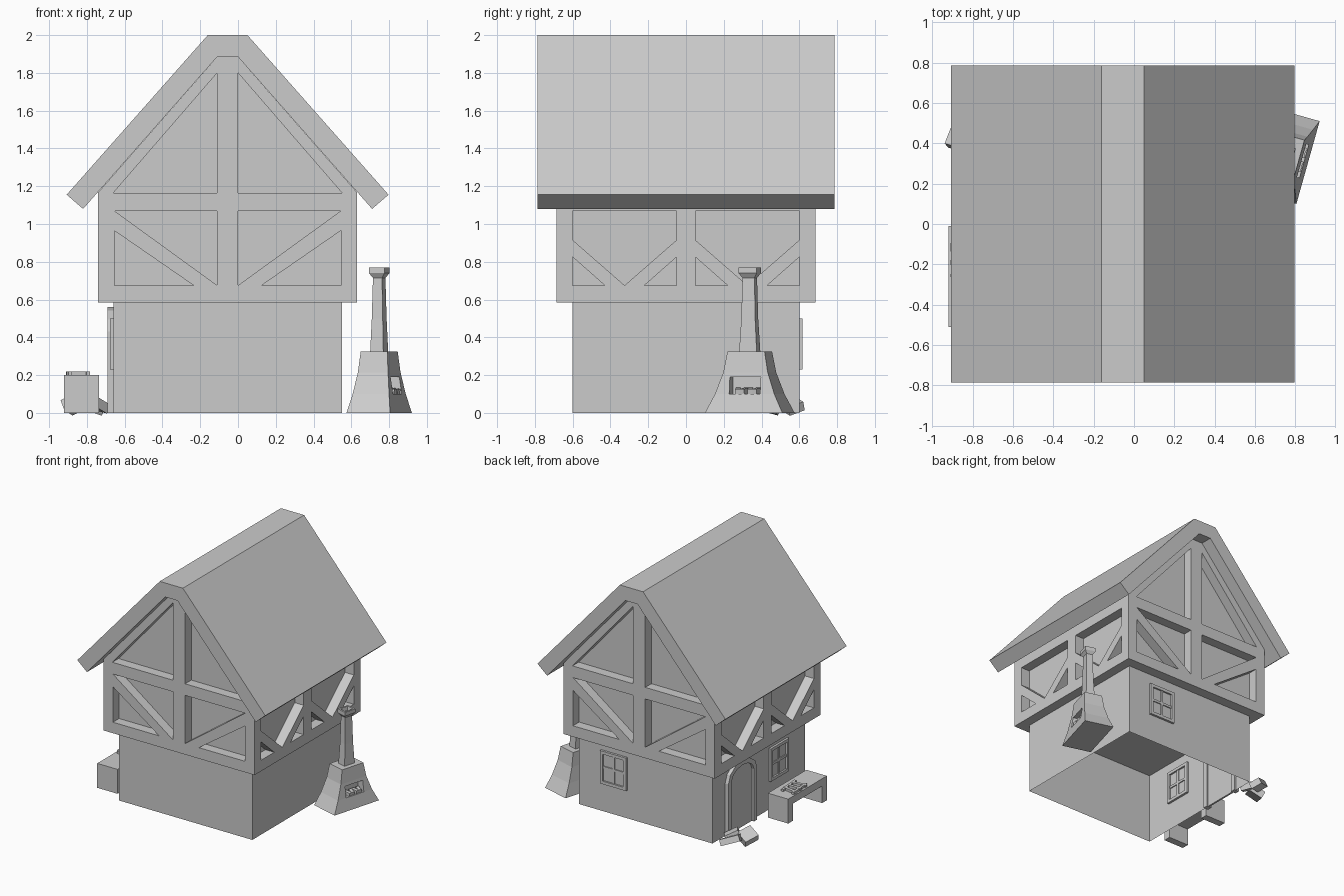
import bpy, bmesh, math
from mathutils import Matrix, Vector, Euler

cube = bpy.data.objects.get("Cube")
if cube:
    bpy.data.objects.remove(cube, do_unlink=True)

grey = bpy.data.materials.new("plain grey")
grey.use_nodes = True
grey.diffuse_color = (0.6, 0.6, 0.6, 1)
grey.node_tree.nodes["Principled BSDF"].inputs["Base Color"].default_value = (0.6, 0.6, 0.6, 1)

MID = -0.055            # centre line of the house in x
BASE_X, BASE_Y = 0.605, 0.6
UP_X, UP_Y = 0.685, 0.685


def prism(bm, points, axis, a, b):
    """Extrude a 2D outline along x (points are y, z) or y (points are x, z)."""
    def place(p, t):
        return (t, p[0], p[1]) if axis == "x" else (p[0], t, p[1])
    lo = [bm.verts.new(place(p, a)) for p in points]
    hi = [bm.verts.new(place(p, b)) for p in points]
    faces = [bm.faces.new(lo), bm.faces.new(hi)]
    for i in range(len(lo)):
        j = (i + 1) % len(lo)
        faces.append(bm.faces.new((lo[i], lo[j], hi[j], hi[i])))
    bmesh.ops.recalc_face_normals(bm, faces=faces)


def box(bm, x0, x1, y0, y1, z0, z1):
    prism(bm, [(x0, z0), (x1, z0), (x1, z1), (x0, z1)], "y", y0, y1)


def tilted_box(bm, centre, size, turn):
    rot = Euler([math.radians(t) for t in turn]).to_matrix().to_4x4()
    mat = Matrix.Translation(centre) @ rot @ Matrix.Diagonal((*size, 1))
    bmesh.ops.create_cube(bm, size=1, matrix=mat)


def finish(bm, name, matrix=None):
    mesh = bpy.data.meshes.new(name)
    bm.to_mesh(mesh)
    bm.free()
    obj = bpy.data.objects.new(name, mesh)
    mesh.materials.append(grey)
    bpy.context.collection.objects.link(obj)
    if matrix:
        obj.matrix_world = matrix
    return obj


def cut(obj, bm):
    """Subtract the cutter solids from the object."""
    cutter = finish(bm, "cutter", obj.matrix_world.copy())
    cutter.hide_render = True
    bpy.context.view_layer.update()
    mod = obj.modifiers.new("cut", "BOOLEAN")
    mod.operation = "DIFFERENCE"
    mod.solver = "EXACT"
    mod.object = cutter
    bpy.context.view_layer.objects.active = obj
    bpy.ops.object.modifier_apply(modifier=mod.name)
    bpy.data.objects.remove(cutter, do_unlink=True)


def mirrored(half):
    """Close a right-hand outline with its mirror about the house centre."""
    return [(MID + x, z) for x, z in half] + [(MID - x, z) for x, z in reversed(half)]


# Ground storey: walls only, open underneath
bm = bmesh.new()
box(bm, MID - BASE_X, MID + BASE_X, -BASE_Y, BASE_Y, 0, 0.6)
caps = [f for f in bm.faces if abs(f.normal.z) > 0.9]
bmesh.ops.delete(bm, geom=caps, context="FACES")
finish(bm, "ground_storey")

# Timbered upper storey with sunk panels
bm = bmesh.new()
prism(bm, mirrored([(UP_X, 0.585), (UP_X, 1.168), (0.055, 1.885)]), "y", -UP_Y, UP_Y)
upper = finish(bm, "timber_storey")

gable_panels = [
    [(0.055, 1.165), (0.605, 1.165), (0.055, 1.80)],
    [(0.055, 0.675), (0.6, 1.07), (0.055, 1.07)],
    [(0.18, 0.675), (0.6, 0.675), (0.6, 0.965)],
]
side_panels = [
    [(0.05, 1.07), (0.6, 1.07), (0.6, 0.915), (0.325, 0.675), (0.05, 0.915)],
    [(0.05, 0.825), (0.05, 0.675), (0.22, 0.675)],
    [(0.6, 0.825), (0.6, 0.675), (0.43, 0.675)],
]
bm = bmesh.new()
for side in (-1, 1):
    for flip in (-1, 1):
        for panel in gable_panels:
            prism(bm, [(MID + flip * x, z) for x, z in panel], "y", side * 0.605, side * 0.8)
        for panel in side_panels:
            prism(bm, [(flip * y, z) for y, z in panel], "x",
                  MID + side * 0.605, MID + side * 0.8)
cut(upper, bm)

# Roof shell
bm = bmesh.new()
outer = [(0.852, 1.155), (0.105, 2.0)]
inner = [(0.765, 1.08), (0.055, 1.885)]
roof = [(MID + x, z) for x, z in inner[::-1] + outer]
roof += [(MID - x, z) for x, z in outer[::-1] + inner]
prism(bm, roof, "y", -0.785, 0.785)
finish(bm, "roof")


# Windows: frame, cross bars and pane, built facing +y
def window(name, matrix):
    w, h, f = 0.118, 0.135, 0.025
    bm = bmesh.new()
    for s in (-1, 1):
        box(bm, min(s * w, s * (w - f)), max(s * w, s * (w - f)), -0.018, 0.018, -h, h)
        box(bm, f - w, w - f, -0.018, 0.018, min(s * h, s * (h - f)), max(s * h, s * (h - f)))
    box(bm, -0.01, 0.01, -0.012, 0.012, f - h, h - f)
    box(bm, f - w, w - f, -0.012, 0.012, -0.01, 0.01)
    box(bm, f - w, w - f, -0.004, 0.004, f - h, h - f)
    finish(bm, name, matrix)


window("back_window", Matrix.Translation((0.23, BASE_Y, 0.365)))
window("side_window", Matrix.Translation((MID - BASE_X, -0.25, 0.365))
       @ Matrix.Rotation(math.pi / 2, 4, "Z"))


# Arched door and its frame
def arch(half, spring, rise, foot=0.0):
    pts = [(0.25 + half, foot)]
    for i in range(7):
        a = math.pi * i / 6
        pts.append((0.25 + half * math.cos(a), spring + rise * math.sin(a)))
    return pts + [(0.25 - half, foot)]


bm = bmesh.new()
prism(bm, arch(0.185, 0.43, 0.13), "x", -0.69, -0.645)
frame = finish(bm, "door_frame")
bm = bmesh.new()
prism(bm, arch(0.145, 0.43, 0.09, -0.1), "x", -0.8, -0.5)
cut(frame, bm)
bm = bmesh.new()
prism(bm, arch(0.147, 0.43, 0.092), "x", -0.67, -0.655)
finish(bm, "door")

# Furnace with flared body, chimney and hollow cap
place = Matrix.Translation((0.7475, 0.3375, 0)) @ Matrix.Rotation(math.radians(-15.7), 4, "Z")
rings = [(0.12, 0.213, 0), (0.1, 0.163, 0.1), (0.083, 0.122, 0.215), (0.073, 0.102, 0.325),
         (0.036, 0.048, 0.325), (0.03, 0.038, 0.5), (0.025, 0.033, 0.715),
         (0.043, 0.05, 0.74), (0.043, 0.05, 0.77), (0.03, 0.036, 0.77), (0.026, 0.03, 0.74)]
bm = bmesh.new()
loops = [[bm.verts.new((sx * d, sy * w, z)) for sx, sy in ((-1, -1), (1, -1), (1, 1), (-1, 1))]
         for d, w, z in rings]
for a, b in zip(loops, loops[1:]):
    for i in range(4):
        j = (i + 1) % 4
        bm.faces.new((a[i], a[j], b[j], b[i]))
bm.faces.new(loops[0][::-1])
bm.faces.new(loops[-1])
furnace = finish(bm, "furnace", place)
bm = bmesh.new()
box(bm, 0.03, 0.2, -0.085, 0.085, 0.1, 0.19)
cut(furnace, bm)

# Coals in the fire opening
bm = bmesh.new()
for i in range(4):
    tilted_box(bm, (0.07, -0.045 + 0.034 * i, 0.115), (0.05, 0.026, 0.03), (0, 8, 12 * (-1) ** i))
finish(bm, "coals", place)

# Bench with panel legs
bm = bmesh.new()
bench = [(-0.51, 0), (-0.45, 0), (-0.45, 0.14), (-0.07, 0.14), (-0.07, 0), (-0.01, 0),
         (-0.01, 0.2), (-0.51, 0.2)]
prism(bm, bench, "x", -0.92, -0.735)
finish(bm, "bench")

# Small bars lying on the bench
bm = bmesh.new()
for i in range(3):
    tilted_box(bm, (-0.85, -0.13 - 0.06 * i, 0.21), (0.12, 0.025, 0.02), (0, 0, 10 * i - 10))
for x in (-0.895, -0.8):
    tilted_box(bm, (x, -0.19, 0.21), (0.02, 0.19, 0.018), (0, 0, 4))
finish(bm, "bench_tools")

# Loose blocks piled by the door
bm = bmesh.new()
tilted_box(bm, (-0.79, 0.55, 0.045), (0.15, 0.09, 0.05), (20, 18, 30))
tilted_box(bm, (-0.86, 0.43, 0.05), (0.11, 0.12, 0.06), (-15, -25, -15))
tilted_box(bm, (-0.75, 0.47, 0.05), (0.11, 0.1, 0.05), (10, 25, 40))
finish(bm, "loose_blocks")
